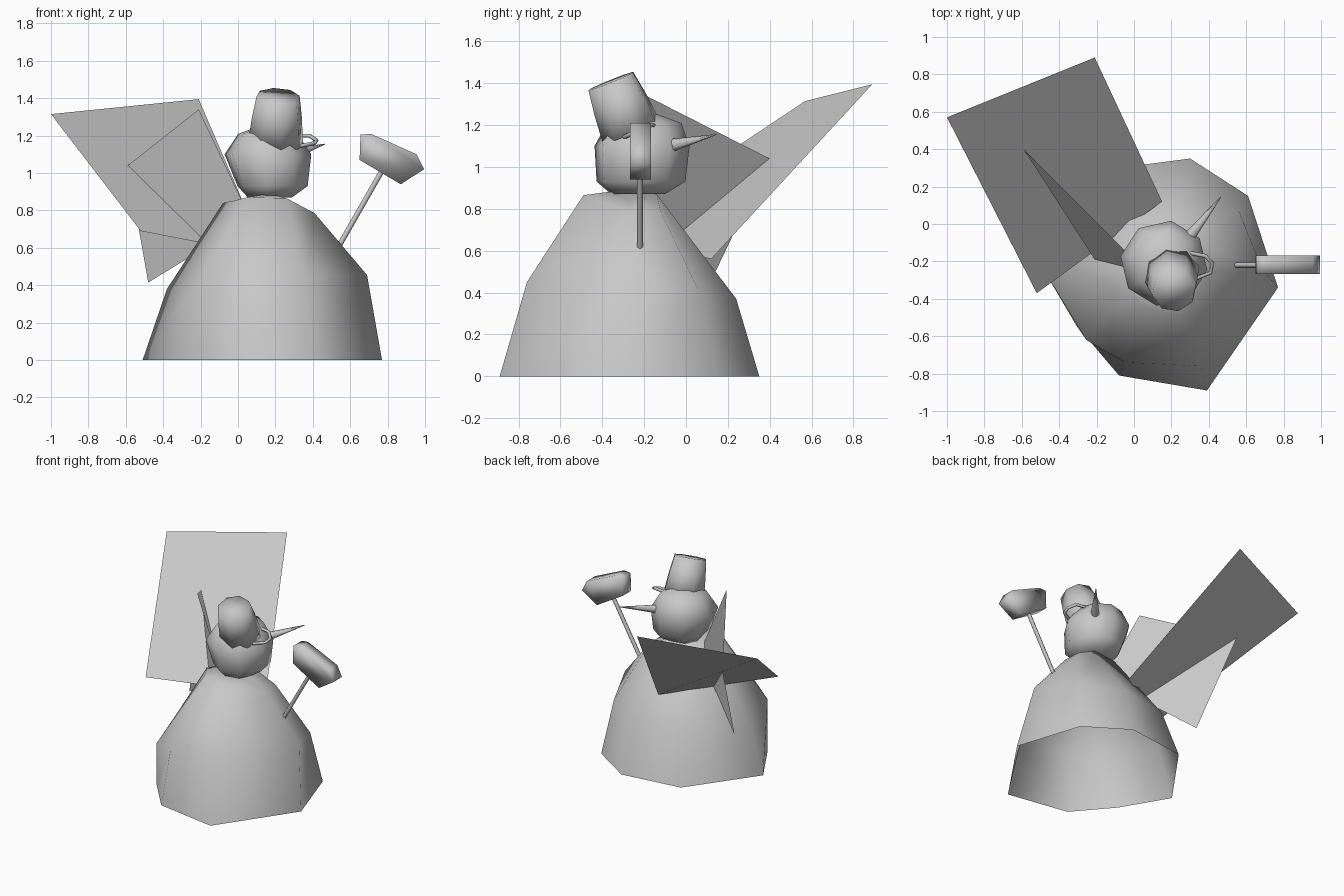
import bpy, bmesh, math
from mathutils import Vector, Matrix

old = bpy.data.objects.get("Cube")
if old:
    bpy.data.objects.remove(old, do_unlink=True)

GREY = (0.58, 0.58, 0.58, 1.0)
grey = bpy.data.materials.new("plain grey")
grey.use_nodes = True
grey.diffuse_color = GREY
grey.node_tree.nodes["Principled BSDF"].inputs["Base Color"].default_value = GREY


def finish(name, bm, smooth=False, recalc=True):
    """Turn a bmesh into a named, coloured object."""
    if recalc:
        bmesh.ops.recalc_face_normals(bm, faces=bm.faces)
    for f in bm.faces:
        f.smooth = smooth
    mesh = bpy.data.meshes.new(name)
    bm.to_mesh(mesh)
    bm.free()
    mesh.materials.append(grey)
    obj = bpy.data.objects.new(name, mesh)
    bpy.context.collection.objects.link(obj)
    return obj


def smooth_by_angle(obj, degrees):
    bpy.ops.object.select_all(action='DESELECT')
    obj.select_set(True)
    bpy.context.view_layer.objects.active = obj
    bpy.ops.object.shade_smooth_by_angle(angle=math.radians(degrees))


def loft(name, rings, cap_bottom=True):
    """Skin a stack of equal-sized point rings."""
    bm = bmesh.new()
    loops = [[bm.verts.new(p) for p in ring] for ring in rings]
    n = len(loops[0])
    for low, high in zip(loops, loops[1:]):
        for i in range(n):
            j = (i + 1) % n
            bm.faces.new((low[i], low[j], high[j], high[i]))
    bm.faces.new(loops[-1])
    if cap_bottom:
        bm.faces.new(loops[0][::-1])
    return finish(name, bm, True)


def circle(cx, cy, z, rx, ry, turn, n=8):
    steps = [turn + math.tau * i / n for i in range(n)]
    return [(cx + rx * math.cos(a), cy + ry * math.sin(a), z) for a in steps]


def rod(name, start, end, r1, r2, sides=8):
    """Tapered rod between two points."""
    start, end = Vector(start), Vector(end)
    axis = end - start
    bm = bmesh.new()
    bmesh.ops.create_cone(bm, cap_ends=True, segments=sides,
                          radius1=r1, radius2=r2, depth=axis.length)
    turn = axis.to_track_quat('Z', 'Y').to_matrix().to_4x4()
    bm.transform(Matrix.Translation((start + end) / 2) @ turn)
    smooth_by_angle(finish(name, bm, True), 50)


def sheet(name, corners):
    bm = bmesh.new()
    bm.faces.new([bm.verts.new(c) for c in corners])
    return finish(name, bm, recalc=False)


# Body: open-bottomed, uneven eight-sided dome
base = [(.77, -.34, 0), (.61, .15, 0), (.30, .35, 0), (-.16, .29, 0),
        (-.51, -.20, 0), (-.31, -.54, 0), (-.08, -.81, 0), (.39, -.89, 0)]
waist = [(.69, -.25, .455), (.56, .07, .39), (.27, .24, .37), (-.1, .18, .36),
         (-.38, -.2, .38), (-.255, -.62, .35), (-.05, -.74, .41), (.36, -.76, .45)]
shoulder = [(.41, -.25, .785), (.4, -.12, .785), (.24, -.14, .87), (.05, -.15, .86),
            (-.08, -.26, .84), (-.01, -.38, .855), (.05, -.45, .87), (.26, -.49, .865)]
middle = Vector((.17, -.3, .89))
crown = [Vector(p).lerp(middle, .6) for p in shoulder]
loft("body", [base, waist, shoulder, crown], cap_bottom=False)

# Head: steep sides and a flat chin
loft("head", [circle(.17, -.23, .87, .12, .13, .62),
              circle(.185, -.215, .93, .19, .215, .62),
              circle(.16, -.21, 1.1, .235, .23, .62),
              circle(.16, -.2, 1.21, .16, .18, .62),
              circle(.17, -.2, 1.25, .06, .07, .62)])

# Hat: tapered and tipped forward
hat = loft("hat", [circle(0, 0, z, r, r, .2) for z, r in
                   ((0, .15), (.14, .137), (.265, .118))])
hat.matrix_world = Matrix.Translation((.2, -.26, 1.165)) @ Matrix.Rotation(math.radians(22), 4, 'X') \
    @ Matrix.Rotation(math.radians(3), 4, 'Y')

# Nose
rod("nose", (.27, -.10, 1.095), (.465, .145, 1.155), .036, .002)

# Bent wire across the face
curve = bpy.data.curves.new("face_wire", 'CURVE')
curve.dimensions = '3D'
curve.bevel_depth = .011
curve.bevel_resolution = 1
path = [(.27, -.15, 1.20), (.38, -.17, 1.20), (.42, -.21, 1.175),
        (.41, -.26, 1.16), (.31, -.30, 1.14)]
spline = curve.splines.new('POLY')
spline.points.add(len(path) - 1)
for point, co in zip(spline.points, path):
    point.co = (*co, 1)
curve.materials.append(grey)
wire = bpy.data.objects.new("face_wire", curve)
bpy.context.collection.objects.link(wire)

# Broom: handle and a blocky head
rod("broom_handle", (.54, -.22, .61), (.78, -.22, 1.03), .014, .014)
profile = [(.65, 1.07), (.87, .94), (.995, 1.02), (.955, 1.10), (.71, 1.21), (.655, 1.205)]
loft("broom_head", [[(x, y, z) for x, z in profile] for y in (-.268, -.168)])

# Two thin sheets behind the body
sheet("large_sheet", [(-1, .57, 1.315), (-.52, -.37, .69), (.15, .12, .56), (-.21, .89, 1.395)])
sheet("small_sheet", [(-.59, .40, 1.04), (-.48, .10, .415), (.07, -.26, .75), (-.21, -.19, 1.34)])
